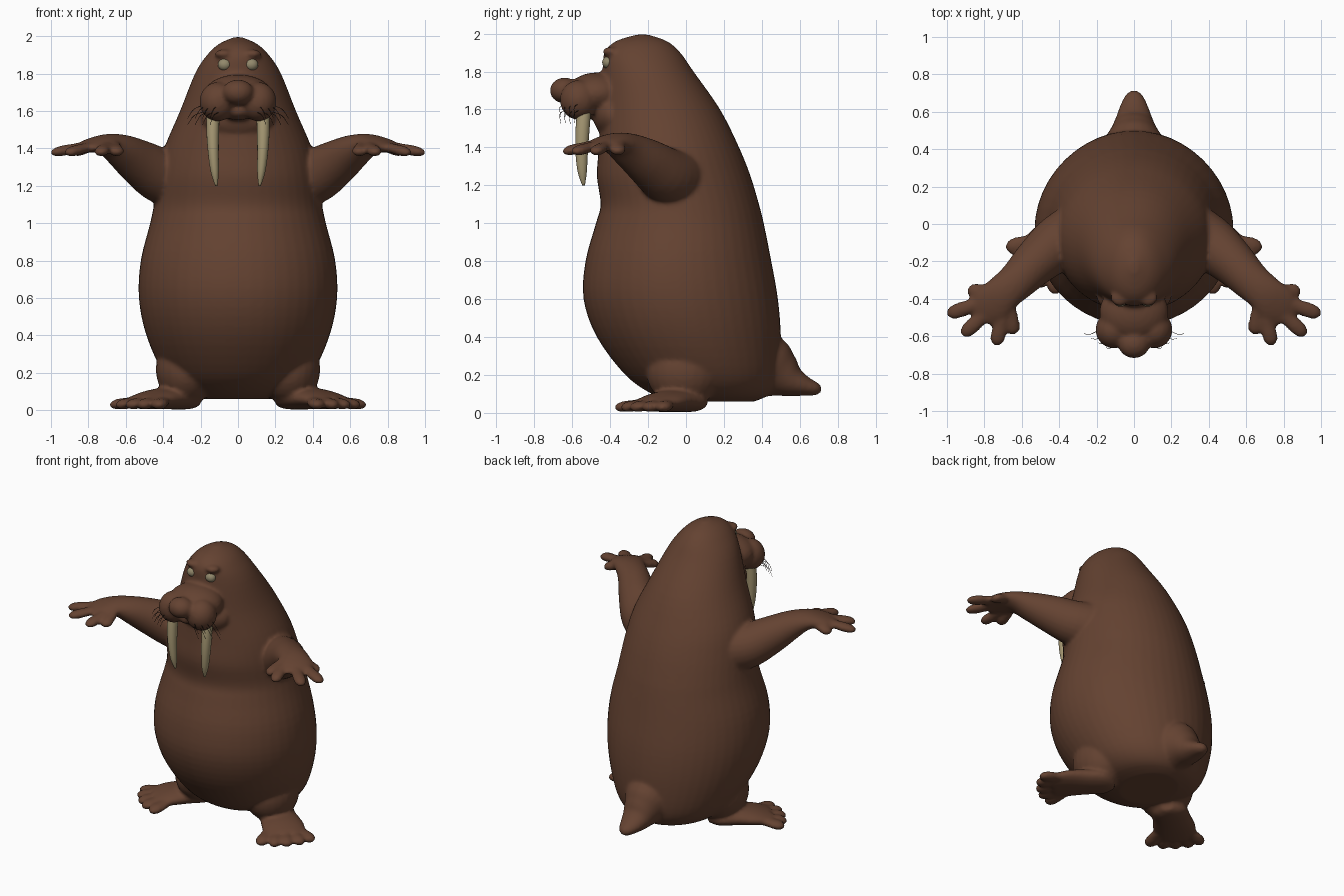
import bpy, bmesh, math
from mathutils import Vector

cube = bpy.data.objects.get("Cube")
if cube:
    bpy.data.objects.remove(cube, do_unlink=True)


def material(name, rgb):
    m = bpy.data.materials.new(name)
    m.use_nodes = True
    m.diffuse_color = (*rgb, 1)
    bsdf = next(n for n in m.node_tree.nodes if n.type == 'BSDF_PRINCIPLED')
    bsdf.inputs["Base Color"].default_value = (*rgb, 1)
    bsdf.inputs["Roughness"].default_value = 0.8
    return m


BROWN = material("brown hide", (0.128, 0.055, 0.031))
IVORY = material("ivory", (0.40, 0.33, 0.18))
EYE = material("pale eye", (0.29, 0.25, 0.15))
DARK = material("dark whisker", (0.02, 0.014, 0.01))


def spline(rows, steps=4):
    """Smooth interpolation through rows of numbers."""
    rows = [Vector(r) for r in rows]
    out = []
    for i in range(len(rows) - 1):
        a, b, c, d = rows[max(i - 1, 0)], rows[i], rows[i + 1], rows[min(i + 2, len(rows) - 1)]
        for s in range(steps):
            t = s / steps
            out.append(0.5 * (2 * b + (c - a) * t + (2 * a - 5 * b + 4 * c - d) * t * t
                              + (3 * b - a - 3 * c + d) * t ** 3))
    return out + [rows[-1]]


def loft(bm, rows, sides=24, level=False):
    """Closed tube through rows of x, y, z, half width, half height."""
    pts = spline(rows)
    rings = []
    for i, p in enumerate(pts):
        tangent = Vector(pts[min(i + 1, len(pts) - 1)][:3]) - Vector(pts[max(i - 1, 0)][:3])
        if level:
            side, up = Vector((1, 0, 0)), Vector((0, 1, 0))
        else:
            side = tangent.cross(Vector((0, 0, 1))).normalized()
            up = side.cross(tangent).normalized()
        w, h = max(p[3], 0.001), max(p[4], 0.001)
        rings.append([bm.verts.new(Vector(p[:3]) + side * w * math.cos(a) + up * h * math.sin(a))
                      for a in (math.tau * k / sides for k in range(sides))])
    for r, q in zip(rings, rings[1:]):
        for k in range(sides):
            n = (k + 1) % sides
            bm.faces.new((r[k], r[n], q[n], q[k]))
    bm.faces.new(rings[0][::-1])
    bm.faces.new(rings[-1])


def ball(bm, centre, radii):
    made = bmesh.ops.create_uvsphere(bm, u_segments=24, v_segments=16, radius=1)
    for v in made["verts"]:
        v.co = Vector(c + a * r for c, a, r in zip(centre, v.co, radii))


def finish(bm, name, mat):
    bmesh.ops.recalc_face_normals(bm, faces=bm.faces[:])
    for f in bm.faces:
        f.smooth = True
    me = bpy.data.meshes.new(name)
    bm.to_mesh(me)
    bm.free()
    me.materials.append(mat)
    ob = bpy.data.objects.new(name, me)
    bpy.context.collection.objects.link(ob)
    return ob


def digit(bm, start, tip, r, flat):
    a, b = Vector(start), Vector(tip)
    row = lambda t, k: (*a.lerp(b, t), r * k, flat * k)
    loft(bm, [row(0, 0.8), row(0.5, 0.95), row(0.8, 1), row(0.95, 0.65), row(1, 0.15)], 12)


hide = bmesh.new()

# Torso and head: z, front y, back y, half width
torso = [(0.06, -0.06, 0.36, 0.18), (0.10, -0.18, 0.44, 0.30), (0.20, -0.32, 0.49, 0.40),
         (0.40, -0.47, 0.50, 0.49), (0.60, -0.54, 0.485, 0.53), (0.80, -0.53, 0.45, 0.52),
         (1.00, -0.475, 0.41, 0.47), (1.10, -0.45, 0.385, 0.45), (1.25, -0.47, 0.34, 0.43),
         (1.40, -0.46, 0.28, 0.395), (1.60, -0.45, 0.18, 0.31), (1.80, -0.44, 0.04, 0.23),
         (1.90, -0.43, -0.03, 0.165), (1.96, -0.37, -0.1, 0.10), (1.995, -0.26, -0.2, 0.02)]
loft(hide, [(0, (f + b) / 2, z, w, (b - f) / 2) for z, f, b, w in torso], 48, True)

# Tail, flaring into the back
loft(hide, [(0, 0.25, 0.28, 0.24, 0.20), (0, 0.42, 0.24, 0.17, 0.18), (0, 0.50, 0.20, 0.125, 0.13),
            (0, 0.56, 0.165, 0.10, 0.085), (0, 0.63, 0.14, 0.075, 0.052),
            (0, 0.69, 0.125, 0.045, 0.033), (0, 0.715, 0.12, 0.012, 0.012)])

# Snout bridge, nose and chin
ball(hide, (0, -0.47, 1.685), (0.185, 0.16, 0.11))
ball(hide, (0, -0.64, 1.70), (0.085, 0.078, 0.068))
ball(hide, (0, -0.52, 1.60), (0.09, 0.10, 0.05))
ball(hide, (0, -0.39, 1.57), (0.20, 0.10, 0.12))

for s in (1, -1):
    # Whisker pad and brow
    ball(hide, (s * 0.108, -0.565, 1.65), (0.098, 0.10, 0.105))
    ball(hide, (s * 0.075, -0.395, 1.905), (0.05, 0.045, 0.025))

    # Arm
    loft(hide, [(s * 0.26, -0.02, 1.23, 0.16, 0.17), (s * 0.40, -0.10, 1.25, 0.15, 0.15),
                (s * 0.52, -0.20, 1.32, 0.125, 0.125), (s * 0.62, -0.30, 1.385, 0.105, 0.092),
                (s * 0.70, -0.37, 1.42, 0.10, 0.058), (s * 0.77, -0.44, 1.415, 0.11, 0.038),
                (s * 0.82, -0.50, 1.40, 0.07, 0.022)])
    # Fingers
    for x, y in ((0.89, -0.36), (1.0, -0.485), (0.92, -0.595), (0.74, -0.65), (0.645, -0.59)):
        digit(hide, (s * (0.71 + (x - 0.82) * 0.25), -0.40 + (y + 0.5) * 0.3, 1.425),
              (s * x, y, 1.375), 0.041, 0.028)

    # Leg and foot
    ball(hide, (s * 0.275, -0.01, 0.22), (0.165, 0.20, 0.19))
    loft(hide, [(s * 0.22, 0.07, 0.05, 0.04, 0.035), (s * 0.27, 0.03, 0.06, 0.11, 0.055),
                (s * 0.36, -0.05, 0.065, 0.125, 0.06), (s * 0.45, -0.13, 0.057, 0.14, 0.052),
                (s * 0.52, -0.20, 0.042, 0.13, 0.036)])
    # Toes
    for x, y in ((0.685, -0.13), (0.65, -0.21), (0.59, -0.285), (0.52, -0.34), (0.43, -0.375)):
        digit(hide, (s * (0.43 + (x - 0.58) * 0.3), -0.11 + (y + 0.25) * 0.3, 0.06),
              (s * x, y, 0.026), 0.045, 0.029)

# Fuse all hide parts into one soft skin
body = finish(hide, "body", BROWN)
remesh = body.modifiers.new("fuse", 'REMESH')
remesh.mode = 'VOXEL'
remesh.voxel_size = 0.012
remesh.use_smooth_shade = True
soften = body.modifiers.new("soften", 'SMOOTH')
soften.factor = 0.5
soften.iterations = 5

for s, label in ((1, "left"), (-1, "right")):
    # Tusk
    bm = bmesh.new()
    loft(bm, [(s * 0.132, -0.535, 1.62, 0.036, 0.036), (s * 0.135, -0.545, 1.50, 0.034, 0.037),
              (s * 0.132, -0.55, 1.38, 0.029, 0.033), (s * 0.124, -0.547, 1.27, 0.021, 0.024),
              (s * 0.116, -0.54, 1.20, 0.006, 0.007)], 16, True)
    finish(bm, label + "_tusk", IVORY)

    # Eye
    bm = bmesh.new()
    ball(bm, (s * 0.072, -0.412, 1.848), (0.036, 0.03, 0.032))
    finish(bm, label + "_eye", EYE)

    # Whiskers
    bm = bmesh.new()
    for row in range(2):
        for col in range(4):
            x, y, z = 0.10 + col * 0.028, -0.64 + col * 0.025, 1.63 - row * 0.035
            reach = 0.05 + 0.012 * col
            loft(bm, [(s * x, y, z, 0.0015, 0.0015),
                      (s * (x + reach * 0.6), y - 0.025, z - 0.02, 0.0015, 0.0015),
                      (s * (x + reach), y - 0.02, z - 0.07, 0.001, 0.001)], 5)
    finish(bm, label + "_whiskers", DARK)
